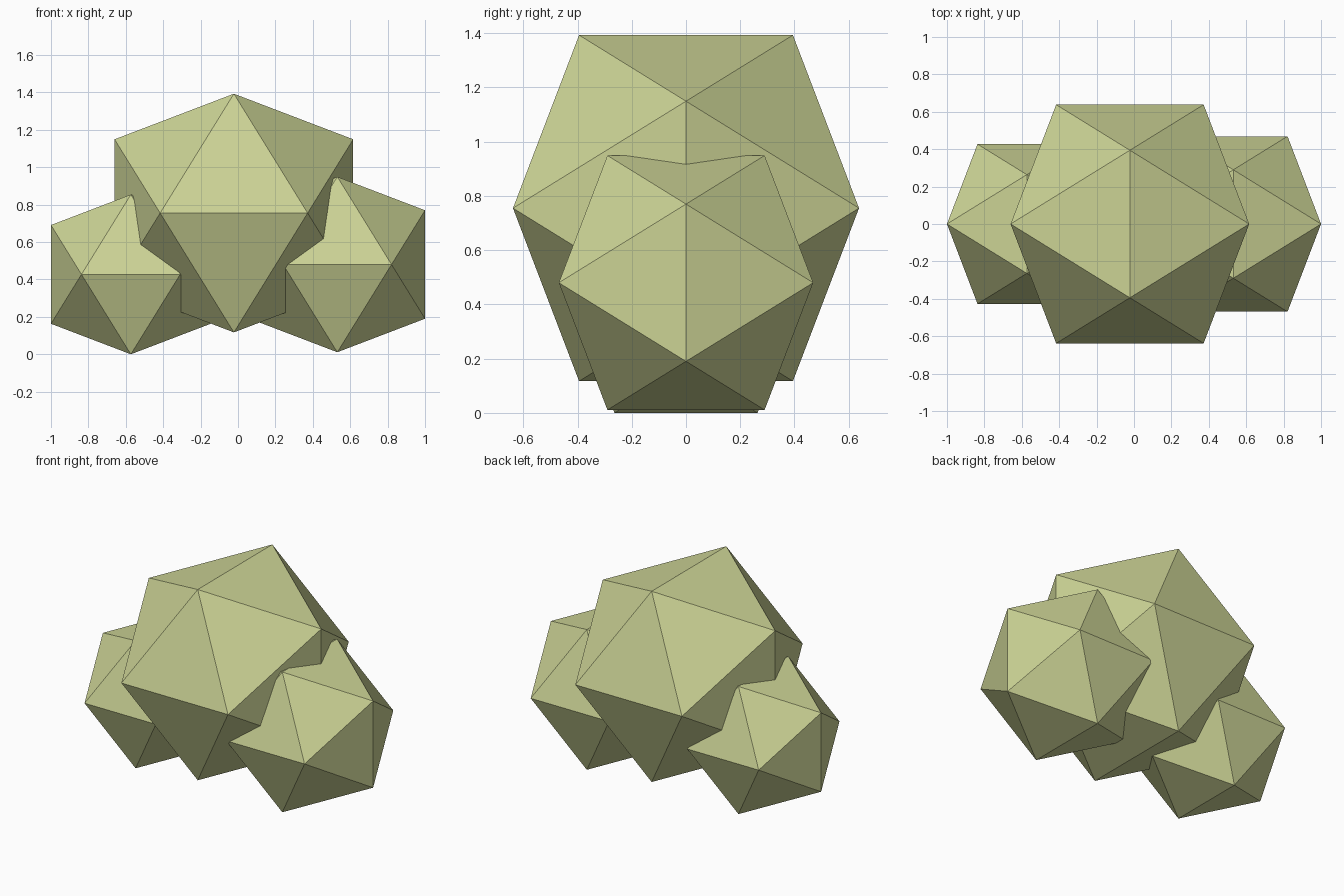
import bpy
import bmesh
from mathutils import Vector

cube = bpy.data.objects.get("Cube")
if cube:
    bpy.data.objects.remove(cube, do_unlink=True)

GOLDEN = (1 + 5 ** 0.5) / 2

# Single pale olive foliage colour
leaf = bpy.data.materials.new("pale_olive_green")
leaf.use_nodes = True
colour = (0.60, 0.65, 0.30, 1)
leaf.diffuse_color = colour
bsdf = next(n for n in leaf.node_tree.nodes if n.type == 'BSDF_PRINCIPLED')
bsdf.inputs["Base Color"].default_value = colour
bsdf.inputs["Roughness"].default_value = 0.9


def leaf_clump(name, centre, reach):
    """Icosahedron hulled from three golden rectangles; reach is its half width."""
    short = reach / GOLDEN
    bm = bmesh.new()
    for a in (-short, short):
        for b in (-reach, reach):
            for corner in ((0, a, b), (a, b, 0), (b, 0, a)):
                bm.verts.new(Vector(corner))
    bmesh.ops.convex_hull(bm, input=bm.verts[:])
    bmesh.ops.recalc_face_normals(bm, faces=bm.faces[:])
    mesh = bpy.data.meshes.new(name)
    bm.to_mesh(mesh)
    bm.free()
    mesh.materials.append(leaf)
    clump = bpy.data.objects.new(name, mesh)
    clump.location = centre
    bpy.context.collection.objects.link(clump)


# Large middle clump with a smaller one on each side
leaf_clump("middle_clump", (-0.022, 0, 0.755), 0.638)
leaf_clump("right_clump", (-0.573, 0, 0.427), 0.427)
leaf_clump("left_clump", (0.531, 0, 0.48), 0.469)
